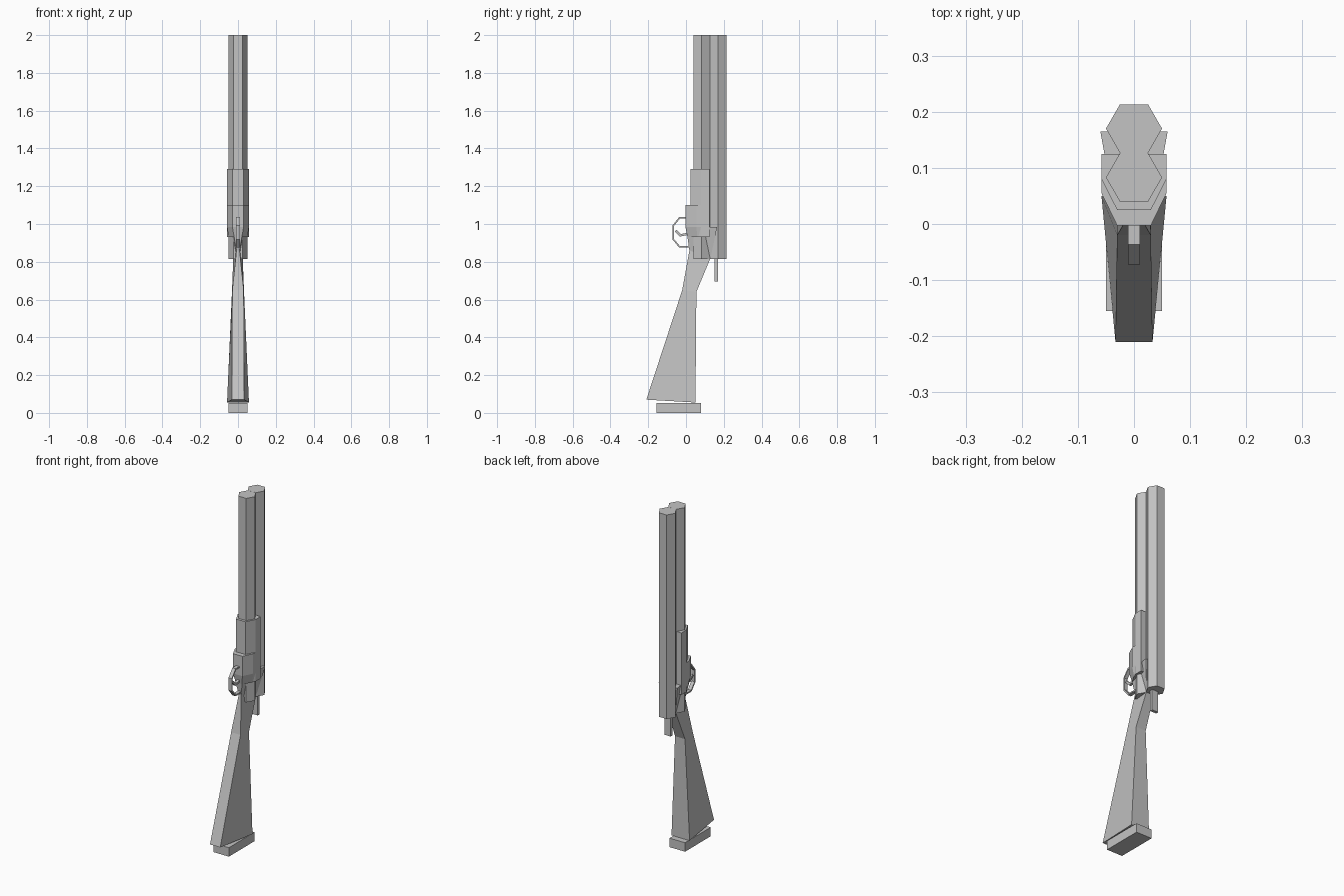
import bpy, math

cube = bpy.data.objects.get("Cube")
if cube:
    bpy.data.objects.remove(cube)

grey = bpy.data.materials.new("plain grey")
grey.use_nodes = True
grey.diffuse_color = (0.55, 0.55, 0.55, 1)
grey.node_tree.nodes["Principled BSDF"].inputs["Base Color"].default_value = (0.55, 0.55, 0.55, 1)


def make(name, verts, faces):
    mesh = bpy.data.meshes.new(name)
    mesh.from_pydata(verts, [], faces)
    mesh.materials.append(grey)
    obj = bpy.data.objects.new(name, mesh)
    bpy.context.collection.objects.link(obj)
    return obj


def loft(name, rings):
    """Join rings of equal point count, counter-clockwise from above, bottom to top."""
    n = len(rings[0])
    faces = [tuple(reversed(range(n))), tuple(range(n * (len(rings) - 1), n * len(rings)))]
    for r in range(len(rings) - 1):
        for i in range(n):
            j = (i + 1) % n
            faces.append((r * n + i, r * n + j, r * n + n + j, r * n + n + i))
    return make(name, [p for ring in rings for p in ring], faces)


def mirror_ring(half):
    """Full ring from its +x points, listed front to back."""
    return half + [(-x, y, z) for x, y, z in reversed(half)]


def prism(name, half, z0, z1):
    return loft(name, [mirror_ring([(x, y, z) for x, y in half]) for z in (z0, z1)])


def strip(name, path, width, thickness):
    """Flat metal band following a path in the side plane."""
    verts = [(s * width / 2, y, z) for y, z in path for s in (-1, 1)]
    faces = [(2 * i, 2 * i + 1, 2 * i + 3, 2 * i + 2) for i in range(len(path) - 1)]
    obj = make(name, verts, faces)
    solid = obj.modifiers.new("thickness", "SOLIDIFY")
    solid.thickness = thickness
    solid.offset = 0
    solid.use_even_offset = True
    return obj


# Pair of six-sided barrels
for name, y in (("front_barrel", 0.083), ("rear_barrel", 0.17)):
    ring = [(0.05 * math.cos(k * math.pi / 3), y + 0.05 * math.sin(k * math.pi / 3)) for k in range(6)]
    loft(name, [[(a, b, z) for a, b in ring] for z in (0.815, 2.0)])

# Fore-end wrapped round the front barrel
prism("fore_end", [(0.03, 0.025), (0.058, 0.08), (0.058, 0.125)], 0.93, 1.29)

# Receiver with its lower front edge tapering in
loft("receiver", [mirror_ring(half) for half in (
    [(0.02, 0.008, 0.93), (0.05, 0.06, 0.93), (0.05, 0.1, 0.93)],
    [(0.03, -0.003, 0.985), (0.058, 0.055, 0.985), (0.058, 0.12, 0.985)],
    [(0.03, -0.003, 1.1), (0.058, 0.055, 1.1), (0.058, 0.12, 1.1)])])

# Stock from the butt through the wrist to the flared action
loft("stock", [mirror_ring(half) for half in (
    [(0.033, -0.21, 0.07), (0.058, 0.05, 0.055)],
    [(0.03, -0.02, 0.65), (0.032, 0.055, 0.64)],
    [(0.008, 0.018, 0.86), (0.025, 0.13, 0.82)],
    [(0.03, 0.0, 0.985), (0.06, 0.165, 0.985)])])

# Butt plate and rear lever
prism("butt_plate", [(0.05, -0.155), (0.05, 0.08)], 0, 0.052)
prism("rear_lever", [(0.02, 0.152), (0.02, 0.169)], 0.695, 0.83)

# Trigger and its guard
strip("trigger_guard", [(0.005, 1.032), (-0.035, 1.032), (-0.068, 0.99),
                        (-0.068, 0.92), (-0.035, 0.88), (0.03, 0.88)], 0.021, 0.008)
strip("trigger", [(0.02, 0.95), (-0.03, 0.94), (-0.055, 0.965)], 0.014, 0.012)
